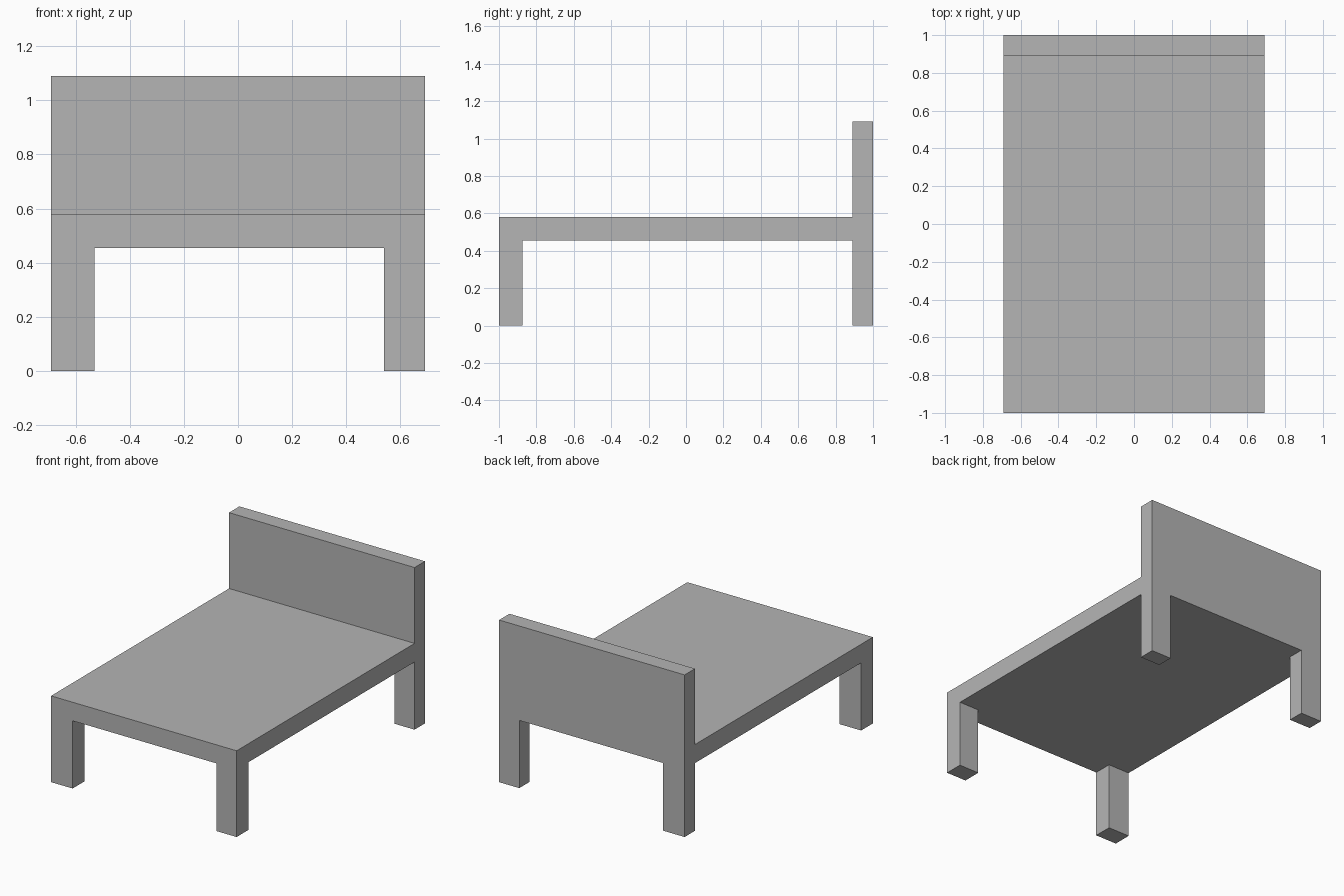
import bpy
import bmesh
from mathutils import Matrix, Vector

if "Cube" in bpy.data.objects:
    bpy.data.objects.remove(bpy.data.objects["Cube"])

HALF_W, HALF_L = 0.69, 1.0
SLAB_BOTTOM, SLAB_TOP, HEAD_TOP = 0.455, 0.58, 1.09
LEG_X = (-0.53, 0.54)      # inner sides of left and right legs
LEG_Y = (-0.875, 0.89)     # inner sides of front and back legs

grey = bpy.data.materials.new("plain grey")
grey.diffuse_color = (0.46, 0.46, 0.46, 1)
grey.use_nodes = True
grey.node_tree.nodes["Principled BSDF"].inputs["Base Color"].default_value = grey.diffuse_color

bm = bmesh.new()


def pull(faces, z):
    """Extrude each face straight to height z."""
    new = bmesh.ops.extrude_discrete_faces(bm, faces=faces)["faces"]
    for v in {v for f in new for v in f.verts}:
        v.co.z = z


def faces_at(z, test):
    return [f for f in bm.faces if abs(f.normal.z) > 0.9
            and abs(f.calc_center_median().z - z) < 1e-4
            and test(f.calc_center_median())]


# Mattress slab, cut into a 3 x 3 grid along the leg edges
size = Vector((2 * HALF_W, 2 * HALF_L, SLAB_TOP - SLAB_BOTTOM))
centre = Vector((0, 0, (SLAB_TOP + SLAB_BOTTOM) / 2))
bmesh.ops.create_cube(bm, size=1, matrix=Matrix.LocRotScale(centre, None, size))
for axis, cuts in enumerate((LEG_X, LEG_Y)):
    for cut in cuts:
        co, no = Vector(), Vector()
        co[axis], no[axis] = cut, 1
        bmesh.ops.bisect_plane(bm, geom=bm.verts[:] + bm.edges[:] + bm.faces[:],
                               plane_co=co, plane_no=no)
bm.normal_update()

# Four legs, pulled down from the corner cells
pull(faces_at(SLAB_BOTTOM, lambda c: not LEG_X[0] < c.x < LEG_X[1]
              and not LEG_Y[0] < c.y < LEG_Y[1]), 0)
bm.normal_update()

# Headboard, pulled up from the back strip
strip = faces_at(SLAB_TOP, lambda c: c.y > LEG_Y[1])
pull(bmesh.ops.dissolve_faces(bm, faces=strip)["region"], HEAD_TOP)

# Merge coplanar cells into clean flat sides
bm.normal_update()
bmesh.ops.dissolve_limit(bm, angle_limit=0.01, verts=bm.verts[:], edges=bm.edges[:])
bmesh.ops.recalc_face_normals(bm, faces=bm.faces[:])

mesh = bpy.data.meshes.new("bed_frame")
bm.to_mesh(mesh)
bm.free()
mesh.materials.append(grey)
bpy.context.collection.objects.link(bpy.data.objects.new("bed_frame", mesh))
